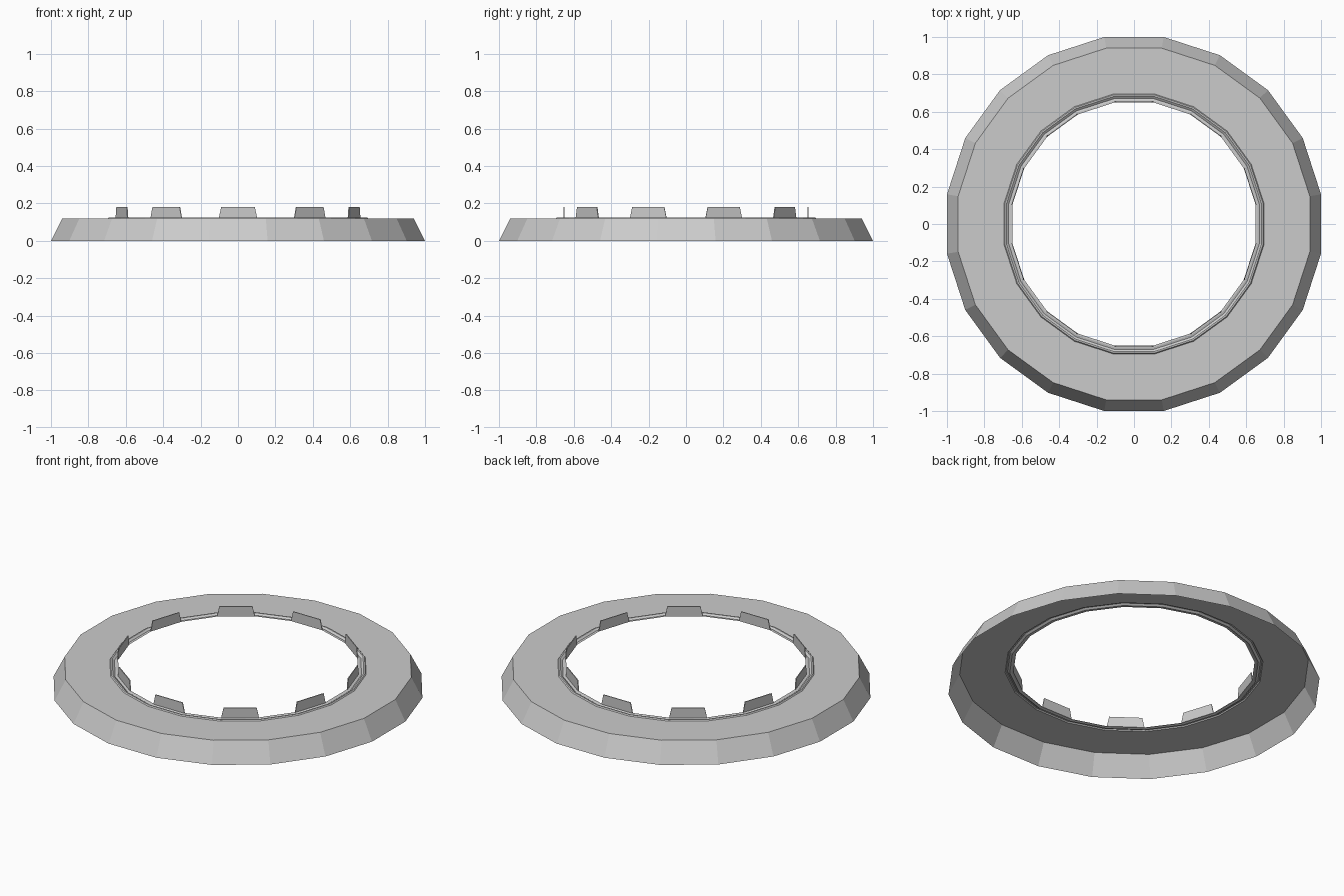
import bpy, bmesh
from math import cos, sin, pi, tan

if "Cube" in bpy.data.objects:
    bpy.data.objects.remove(bpy.data.objects["Cube"])

SIDES = 20
HALF = pi / SIDES


def finish(name, bm):
    mesh = bpy.data.meshes.new(name)
    bm.to_mesh(mesh)
    bm.free()
    obj = bpy.data.objects.new(name, mesh)
    bpy.context.collection.objects.link(obj)
    return obj


def lathe(name, profile):
    """Sweep (flat-to-centre distance, z) points around 20 flat sides."""
    bm = bmesh.new()
    rings = []
    for d, z in profile:
        r = d / cos(HALF)
        rings.append([bm.verts.new((r * cos(HALF + 2 * HALF * i),
                                    r * sin(HALF + 2 * HALF * i), z))
                      for i in range(SIDES)])
    for a, b in zip(rings, rings[1:]):
        for i in range(SIDES):
            j = (i + 1) % SIDES
            bm.faces.new((a[i], a[j], b[j], b[i]))
    return finish(name, bm)


# Open-bottomed shell: sloped outer wall and flat top
lathe("ring_shell", [(1.0, 0), (0.94, 0.12), (0.695, 0.12)])

# Thin stepped lip around the opening
lathe("inner_lip", [(0.695, 0.12), (0.69, 0.126), (0.682, 0.126),
                    (0.67, 0.117), (0.66, 0.12), (0.65, 0.12)])

# Ten thin tapered tabs on every other side of the lip
bm = bmesh.new()
base, top = 0.65 * tan(HALF), 0.09
for k in range(SIDES // 2):
    a = -pi / 2 + 4 * HALF * k
    layers = []
    for d in (0.65, 0.655):
        layers.append([bm.verts.new((d * cos(a) - t * sin(a),
                                     d * sin(a) + t * cos(a), z))
                       for t, z in ((-base, 0.12), (base, 0.12),
                                    (top, 0.18), (-top, 0.18))])
    inner, outer = layers
    bm.faces.new(inner[::-1])
    bm.faces.new(outer)
    for i in range(4):
        j = (i + 1) % 4
        bm.faces.new((inner[i], inner[j], outer[j], outer[i]))
bmesh.ops.recalc_face_normals(bm, faces=bm.faces)
finish("locking_tabs", bm)
